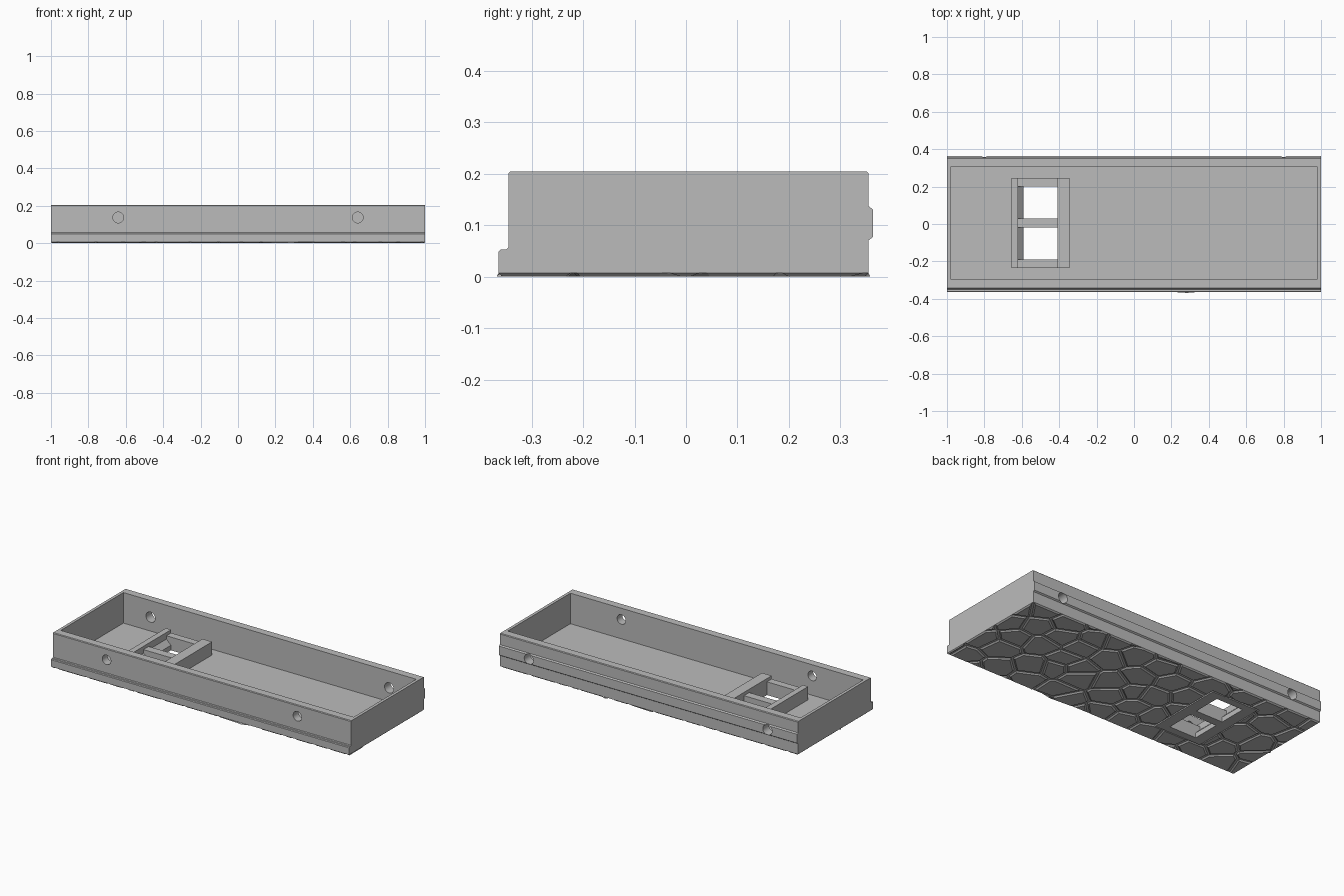
import bpy, bmesh, math, random
from mathutils import Vector, Matrix

old = bpy.data.objects.get("Cube")
if old:
    bpy.data.objects.remove(old, do_unlink=True)

grey = bpy.data.materials.new("plain grey")
grey.use_nodes = True
COLOR = (0.5, 0.5, 0.5, 1)
grey.diffuse_color = COLOR
grey.node_tree.nodes["Principled BSDF"].inputs["Base Color"].default_value = COLOR


def finish(bm, name, fix_normals=True):
    if fix_normals:
        bmesh.ops.recalc_face_normals(bm, faces=bm.faces)
    mesh = bpy.data.meshes.new(name)
    bm.to_mesh(mesh)
    bm.free()
    mesh.materials.append(grey)
    ob = bpy.data.objects.new(name, mesh)
    bpy.context.collection.objects.link(ob)
    return ob


def prism(name, profile, axis, lo, hi):
    """Extrude a (u, z) profile along the x or y axis."""
    bm = bmesh.new()
    place = (lambda u, z: (lo, u, z)) if axis == "x" else (lambda u, z: (u, lo, z))
    face = bm.faces.new([bm.verts.new(place(u, z)) for u, z in profile])
    new = bmesh.ops.extrude_face_region(bm, geom=[face])["geom"]
    step = Vector((hi - lo, 0, 0)) if axis == "x" else Vector((0, hi - lo, 0))
    bmesh.ops.translate(bm, verts=[v for v in new if isinstance(v, bmesh.types.BMVert)], vec=step)
    return finish(bm, name)


def box(name, x0, x1, y0, y1, z0, z1):
    return prism(name, [(x0, z0), (x1, z0), (x1, z1), (x0, z1)], "y", y0, y1)


def hole(name, x, y, z, radius):
    bm = bmesh.new()
    matrix = Matrix.Translation((x, y, z)) @ Matrix.Rotation(math.pi / 2, 4, "X")
    bmesh.ops.create_cone(bm, cap_ends=True, segments=32, radius1=radius,
                          radius2=radius, depth=0.2, matrix=matrix)
    return finish(bm, name)


def cut(ob, cutters):
    bpy.context.view_layer.objects.active = ob
    for c in cutters:
        mod = ob.modifiers.new("cut", "BOOLEAN")
        mod.operation = "DIFFERENCE"
        mod.solver = "EXACT"
        mod.object = c
        bpy.ops.object.modifier_apply(modifier=mod.name)
    for c in cutters:
        bpy.data.objects.remove(c, do_unlink=True)


BASE = 0.007
FRONT, BACK, TOP, FLOOR = -0.345, 0.355, 0.205, 0.02
LIP, RIDGE = -0.364, 0.363
PORTS = [(-0.19, -0.02), (0.03, 0.20)]
BAY = (-0.655, -0.345, -0.235, 0.245)


def port_cutters():
    return [box("port_cutter", -0.59, -0.41, a, b, -0.1, 0.06) for a, b in PORTS]


# Tray body: front lip, back ridge and chamfered rim in one profile
c = 0.004
tray = prism("tray", [
    (LIP, BASE), (LIP, 0.049), (LIP + c, 0.053), (FRONT - c, 0.053), (FRONT, 0.057),
    (FRONT, TOP - c), (FRONT + c, TOP), (BACK - c, TOP), (BACK, TOP - c),
    (BACK, 0.137), (RIDGE, 0.131), (RIDGE, 0.077), (BACK, 0.071), (BACK, BASE)],
    "x", -1, 1)
cut(tray, [box("cavity", -0.982, 0.982, -0.295, 0.305, FLOOR, 0.3)]
    + [hole("front_hole", s * 0.64, -0.33, 0.137, 0.029) for s in (-1, 1)]
    + [hole("back_hole", s * 0.80, 0.33, 0.104, 0.031) for s in (-1, 1)]
    + port_cutters())

# Port holder: two long bars joined by three lower crossbars
x0, x1, y0, y1 = BAY
prism("port_left_bar", [(x0, 0.015), (-0.59, 0.015), (-0.59, 0.03), (-0.62, 0.06),
                        (-0.62, 0.1), (x0, 0.1)], "y", y0, y1)
box("port_right_bar", -0.41, x1, y0, y1, 0.015, 0.1)
for i, (a, b) in enumerate([(y0, PORTS[0][0]), (PORTS[0][1], PORTS[1][0]), (PORTS[1][1], y1)]):
    box(f"port_crossbar_{i + 1}", -0.622, -0.408, a, b, 0.015, 0.08)

# Flat plate under the ports
plate = box("port_plate", x0, x1, y0, y1, 0, 0.012)
cut(plate, port_cutters())

# Cobbled underside: irregular cells with sloped edges and grooves between them
random.seed(4)
GROOVE, STEP = 0.012, 0.175
seeds = []
for row in range(-3, 4):
    for col in range(-7, 8):
        seeds.append(Vector(((col + 0.5 * (row % 2)) * STEP + random.uniform(-0.05, 0.05),
                             row * 0.15 + random.uniform(-0.045, 0.045), BASE)))


def slice_cell(bm, point, normal, clear=False):
    geom = bm.verts[:] + bm.edges[:] + bm.faces[:]
    bmesh.ops.bisect_plane(bm, geom=geom, plane_co=point, plane_no=normal, clear_outer=clear)


stones = bmesh.new()
for p in seeds:
    cell = bmesh.new()
    corners = [(-1, LIP), (-1, BACK), (1, BACK), (1, LIP)]
    cell.faces.new([cell.verts.new((x, y, BASE)) for x, y in corners])
    for q in seeds:
        d = q - p
        if 0 < d.length < 0.6 and cell.faces:
            n = d.normalized()
            slice_cell(cell, (p + q) / 2 - n * GROOVE / 2, n, True)
    # keep the cells clear of the port plate
    xs = [v.co.x for v in cell.verts]
    ys = [v.co.y for v in cell.verts]
    if xs and max(xs) > x0 and min(xs) < x1 and max(ys) > y0 and min(ys) < y1:
        for x in (x0, x1):
            slice_cell(cell, (x, 0, 0), (1, 0, 0))
        for y in (y0, y1):
            slice_cell(cell, (0, y, 0), (0, 1, 0))
        inside = [f for f in cell.faces
                  if x0 < f.calc_center_median().x < x1 and y0 < f.calc_center_median().y < y1]
        bmesh.ops.delete(cell, geom=inside, context="FACES")
    part = bpy.data.meshes.new("cell")
    cell.to_mesh(part)
    cell.free()
    stones.from_mesh(part)
    bpy.data.meshes.remove(part)

for f in stones.faces:
    f.normal_update()
    if f.normal.z > 0:
        f.normal_flip()
tops = stones.faces[:]
bmesh.ops.inset_region(stones, faces=tops, thickness=0.008, depth=0, use_even_offset=True,
                       use_boundary=True)
for v in {v for f in tops for v in f.verts}:
    v.co.z = 0
finish(stones, "cobbled_underside", False)

# Smooth the round holes, keep every other edge crisp
bpy.ops.object.select_all(action="DESELECT")
tray.select_set(True)
bpy.context.view_layer.objects.active = tray
bpy.ops.object.shade_smooth_by_angle(angle=math.radians(25))
